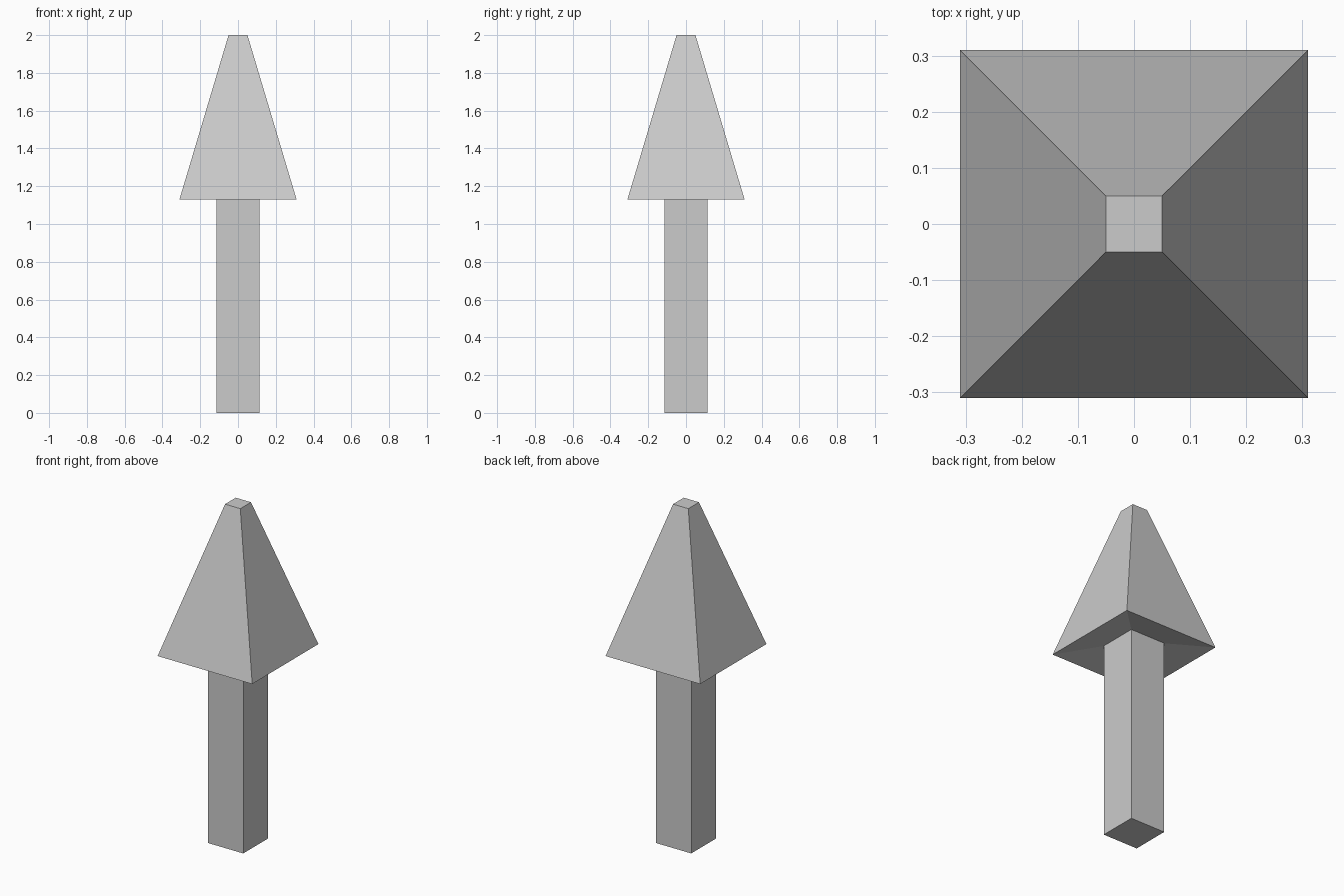
import bpy, bmesh

if "Cube" in bpy.data.objects:
    bpy.data.objects.remove(bpy.data.objects["Cube"])

# Square cross-sections from bottom to tip: (half width, height)
PROFILE = [
    (0.115, 0.0),   # shaft foot
    (0.115, 1.17),  # shaft top, inside the hollowed underside
    (0.31, 1.13),   # rim of the head
    (0.05, 2.0),    # blunt tip
]


def square_loft(name, profile):
    bm = bmesh.new()
    rings = [[bm.verts.new((sx * w, sy * w, z))
              for sx, sy in ((-1, -1), (1, -1), (1, 1), (-1, 1))]
             for w, z in profile]
    for low, high in zip(rings, rings[1:]):
        for i in range(4):
            j = (i + 1) % 4
            bm.faces.new((low[i], low[j], high[j], high[i]))
    bm.faces.new(rings[0][::-1])
    bm.faces.new(rings[-1])
    bmesh.ops.recalc_face_normals(bm, faces=bm.faces)
    mesh = bpy.data.meshes.new(name)
    bm.to_mesh(mesh)
    bm.free()
    obj = bpy.data.objects.new(name, mesh)
    bpy.context.collection.objects.link(obj)
    return obj


# Shaft and pyramid head as one continuous body
square_loft("post_with_pyramid_head", PROFILE)
